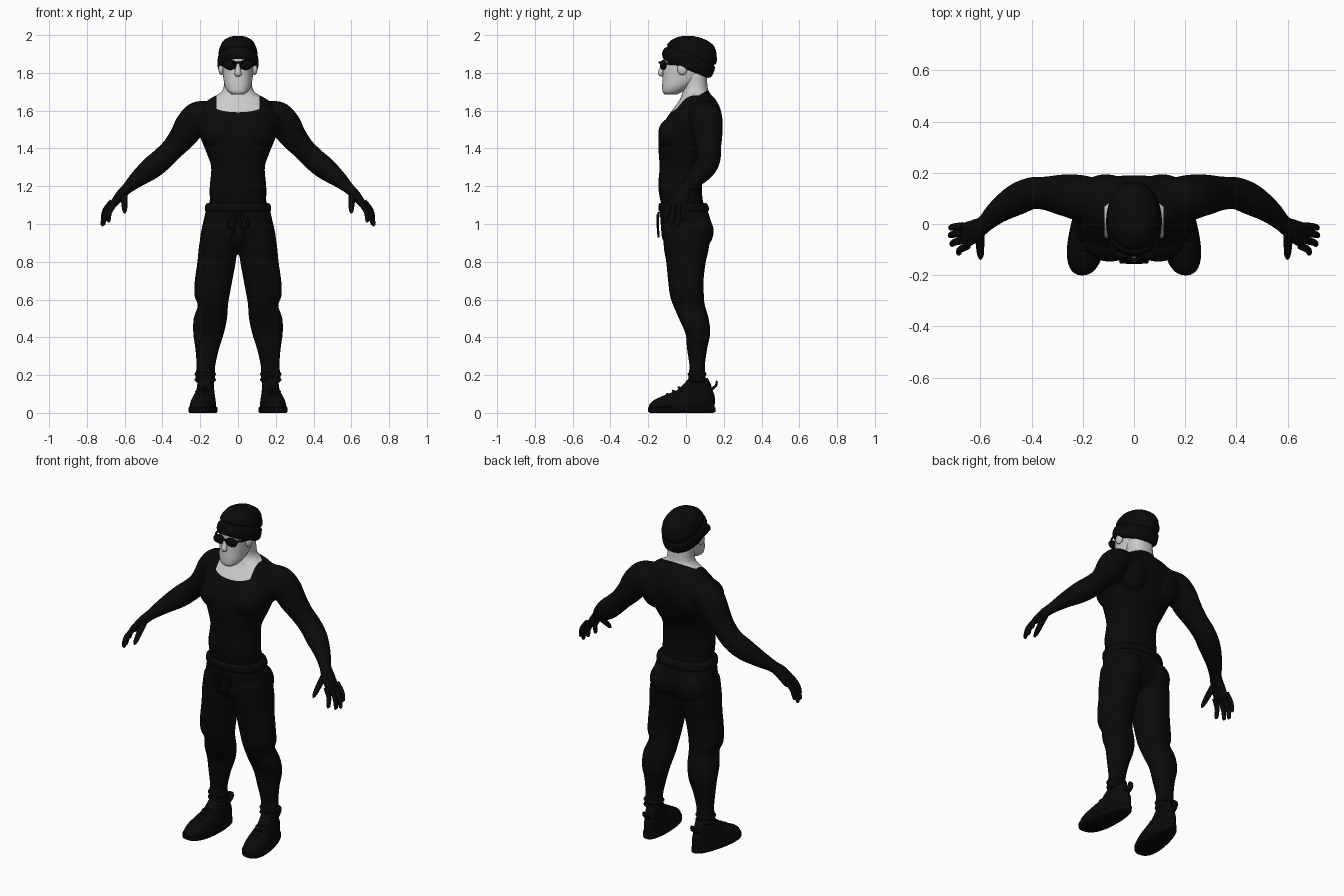
import bpy, bmesh, math
from mathutils import Vector, Matrix

cube = bpy.data.objects.get("Cube")
if cube:
    bpy.data.objects.remove(cube, do_unlink=True)


def material(name, r, g, b):
    m = bpy.data.materials.new(name)
    m.use_nodes = True
    m.diffuse_color = (r, g, b, 1)
    m.node_tree.nodes["Principled BSDF"].inputs["Base Color"].default_value = (r, g, b, 1)
    return m


BLACK = material("black cloth", 0.003, 0.003, 0.003)
SKIN = material("pale skin", 0.6, 0.6, 0.6)


def smooth_rows(rows, steps):
    """Catmull-Rom interpolation between station rows."""
    out = []
    for i in range(len(rows) - 1):
        a, b, c, d = (rows[max(0, min(len(rows) - 1, i + k))] for k in (-1, 0, 1, 2))
        for s in range(steps):
            t = s / steps
            out.append([0.5 * (2*q + (r - p)*t + (2*p - 5*q + 4*r - w)*t*t + (3*q - p - 3*r + w)*t**3)
                        for p, q, r, w in zip(a, b, c, d)])
    return out + [list(rows[-1])]


def skin_rings(bm, rings):
    loops = [[bm.verts.new(p) for p in ring] for ring in rings]
    n = len(loops[0])
    for a, b in zip(loops, loops[1:]):
        for i in range(n):
            j = (i + 1) % n
            bm.faces.new((a[i], a[j], b[j], b[i]))
    bm.faces.new(loops[0])
    bm.faces.new(loops[-1])


def outline(n, power):
    for i in range(n):
        t = 2 * math.pi * i / n
        c, s = math.cos(t), math.sin(t)
        yield math.copysign(abs(c)**(2/power), c), math.copysign(abs(s)**(2/power), s)


def loft(bm, rows, steps=4, sides=40, power=2.3, place=lambda v: v):
    """Stacked level outlines; each row is z, x0, x1, y0, y1."""
    rings = []
    for z, x0, x1, y0, y1 in smooth_rows(rows, steps):
        rings.append([place(Vector(((x0 + x1)/2 + (x1 - x0)/2*c, (y0 + y1)/2 + (y1 - y0)/2*s, z)))
                      for c, s in outline(sides, power)])
    skin_rings(bm, rings)


def even(rows):
    return [(z, -h, h, y0, y1) for z, h, y0, y1 in rows]


def tube(bm, rows, steps=4, sides=20, wide=(0, 1, 0)):
    """Swept oval; each row is x, y, z, radius along wide, other radius."""
    rows = smooth_rows(rows, steps)
    pts = [Vector(r[:3]) for r in rows]
    rings = []
    for i, r in enumerate(rows):
        t = (pts[min(i + 1, len(pts) - 1)] - pts[max(i - 1, 0)]).normalized()
        w = Vector(wide)
        w = (w - t * w.dot(t)).normalized()
        n = t.cross(w)
        rings.append([pts[i] + w*r[3]*c + n*r[4]*s for c, s in outline(sides, 2)])
    skin_rings(bm, rings)


def cord(bm, points, r, wide=(0, 1, 0)):
    tube(bm, [(*p, r, r) for p in points], 4, 8, wide)


def ball(bm, centre, size):
    m = Matrix.Translation(centre) @ Matrix.Diagonal((*size, 1))
    bmesh.ops.create_uvsphere(bm, u_segments=24, v_segments=16, radius=1, matrix=m)


def mirror(bm):
    geom = bm.verts[:] + bm.edges[:] + bm.faces[:]
    for v in bmesh.ops.duplicate(bm, geom=geom)["geom"]:
        if isinstance(v, bmesh.types.BMVert):
            v.co.x *= -1


def finish(name, bm, mats=(BLACK,), voxel=0):
    bmesh.ops.recalc_face_normals(bm, faces=bm.faces[:])
    me = bpy.data.meshes.new(name)
    bm.to_mesh(me)
    bm.free()
    ob = bpy.data.objects.new(name, me)
    bpy.context.scene.collection.objects.link(ob)
    if voxel:
        mod = ob.modifiers.new("blend", 'REMESH')
        mod.mode, mod.voxel_size = 'VOXEL', voxel
        mod = ob.modifiers.new("soften", 'SMOOTH')
        mod.factor, mod.iterations = 0.5, 5
        dg = bpy.context.evaluated_depsgraph_get()
        dg.update()
        me = bpy.data.meshes.new_from_object(ob.evaluated_get(dg))
        ob.modifiers.clear()
        ob.data = me
        me.name = name
    me.materials.clear()
    for m in mats:
        me.materials.append(m)
    me.shade_smooth()
    me.set_sharp_from_angle(angle=math.radians(50))
    return ob


# Arms and palms, then torso and neck, blended into one body
bm = bmesh.new()
tube(bm, [(.12, .085, 1.59, .08, .06), (.2, .1, 1.565, .09, .088), (.25, .11, 1.525, .085, .083),
          (.29, .115, 1.465, .078, .073), (.345, .12, 1.4, .066, .061), (.4, .12, 1.345, .063, .061),
          (.46, .095, 1.295, .062, .06), (.53, .05, 1.24, .048, .045), (.585, 0, 1.19, .036, .03),
          (.62, -.025, 1.155, .046, .027), (.66, -.045, 1.105, .052, .02), (.672, -.05, 1.09, .045, .013)], 5, 28)
ball(bm, (.095, -.07, 1.48), (.1, .078, .085))
ball(bm, (.11, .12, 1.53), (.1, .075, .12))
mirror(bm)
loft(bm, even([(1.06, .155, -.12, .11), (1.12, .15, -.135, .09), (1.2, .15, -.147, .085), (1.3, .142, -.14, .1),
               (1.38, .168, -.145, .14), (1.46, .2, -.145, .17), (1.54, .22, -.115, .19), (1.6, .2, -.075, .185),
               (1.655, .16, -.035, .16), (1.69, .1, -.02, .128), (1.72, .077, -.015, .115), (1.8, .072, -.02, .11)]))
body = finish("shirt_and_arms", bm, (BLACK, SKIN), 0.009)

# Square neckline cut into the body, skin above it
bm = bmesh.new()
bm.from_mesh(body.data)
slope = Vector((0, -.6, 1))
for co, no in (((.115, 0, 0), (1, 0, 0)), ((-.115, 0, 0), (1, 0, 0)), ((0, 0, 1.64), slope)):
    faces = [f for f in bm.faces if f.calc_center_median().z > 1.54]
    geom = set(faces) | {e for f in faces for e in f.edges} | {v for f in faces for v in f.verts}
    bmesh.ops.bisect_plane(bm, geom=list(geom), plane_co=co, plane_no=no)
for f in bm.faces:
    c = f.calc_center_median()
    f.material_index = int(abs(c.x) < .115 and c.dot(slope) > 1.64 and c.z > 1.54)
bm.to_mesh(body.data)
bm.free()

# Fingers and thumbs
bm = bmesh.new()
for base, tip in (((.668, -.008, 1.12), (.72, -.015, 1.02)), ((.67, -.035, 1.105), (.722, -.045, .99)),
                  ((.665, -.062, 1.1), (.715, -.08, .995)), ((.65, -.085, 1.11), (.688, -.115, 1.01))):
    a, b = Vector(base), Vector(tip)
    mid = (a + b)/2 + Vector((.01, 0, .004))
    tube(bm, [(*a, .015, .014), (*mid, .014, .013), (*a.lerp(b, .93), .011, .01), (*b, .003, .003)], 4, 12)
tube(bm, [(.605, -.025, 1.165, .02, .018), (.602, -.075, 1.12, .017, .016),
          (.6, -.12, 1.075, .013, .012), (.6, -.137, 1.057, .004, .004)], 4, 12, (1, 0, 0))
mirror(bm)
finish("fingers", bm)

# Trousers: two legs, seat and hips
bm = bmesh.new()
loft(bm, [(.99, .005, .19, -.12, .12), (.88, .003, .207, -.118, .122), (.8, .012, .215, -.105, .105),
          (.7, .03, .229, -.095, .093), (.62, .045, .231, -.085, .095), (.57, .053, .213, -.068, .1),
          (.5, .058, .235, -.038, .12), (.42, .075, .237, -.003, .128), (.34, .1, .226, .005, .112),
          (.25, .12, .22, .018, .1), (.2, .121, .226, .013, .102), (.17, .12, .227, .015, .105)])
ball(bm, (.09, .055, .96), (.095, .092, .1))
mirror(bm)
loft(bm, even([(1.1, .163, -.137, .105), (1.04, .178, -.137, .125), (.98, .19, -.132, .138),
               (.92, .198, -.125, .125), (.87, .14, -.08, .08)]))
finish("trousers", bm, voxel=0.009)

# Waistband, trouser cuffs and drawstring
bm = bmesh.new()
loft(bm, even([(1.065, .17, -.14, .115), (1.075, .176, -.146, .122), (1.1, .172, -.146, .116), (1.112, .16, -.138, .104)]))
finish("waistband", bm)
bm = bmesh.new()
for z in (.175, .205):
    loft(bm, [(z - .014, .128, .219, .02, .098), (z, .116, .231, .008, .109), (z + .014, .127, .22, .02, .099)])
mirror(bm)
finish("trouser_cuffs", bm)
bm = bmesh.new()
cord(bm, [(0, -.145, 1.06), (.045, -.148, 1.03), (.05, -.148, .98), (.02, -.15, .99), (0, -.15, 1.05)], .006)
cord(bm, [(0, -.148, 1.05), (.018, -.15, 1), (.03, -.145, .93)], .006)
mirror(bm)
finish("drawstring", bm)


# Shoes, splayed outward and narrower at the heel
def splay(v):
    return Vector((.178 + (v.x - .18)*(1 - 1.2*(v.y + .05)) - .12*v.y, v.y, v.z))


bm = bmesh.new()
loft(bm, [(.02, .112, .248, -.197, .148), (.045, .114, .246, -.193, .152), (.07, .118, .242, -.165, .153),
          (.095, .123, .236, -.11, .15), (.12, .128, .23, -.05, .14), (.15, .13, .228, -.015, .132),
          (.185, .135, .22, .015, .115)], place=splay)
tube(bm, [(.163, .13, .12, .02, .008), (.16, .158, .145, .02, .007), (.16, .163, .17, .015, .005)], wide=(1, 0, 0))
mirror(bm)
finish("shoe_uppers", bm)
bm = bmesh.new()
loft(bm, [(0, .113, .247, -.19, .145), (.006, .107, .253, -.2, .155), (.028, .107, .253, -.201, .156),
          (.033, .113, .247, -.195, .15)], 1, place=splay)
mirror(bm)
finish("shoe_soles", bm)
bm = bmesh.new()
for y, z in ((-.1, .1), (-.07, .117), (-.04, .135)):
    cord(bm, [splay(Vector((.18 + dx, y + abs(dx)*.4, z - dx*dx*12))) for dx in (-.045, -.02, 0, .02, .045)], .006)
mirror(bm)
finish("laces", bm)

# Head with the beard picked out by position
bm = bmesh.new()
loft(bm, even([(1.685, .03, -.112, -.05), (1.7, .052, -.124, -.02), (1.73, .069, -.126, .03), (1.77, .077, -.124, .08),
               (1.83, .082, -.12, .11), (1.9, .082, -.112, .12), (1.95, .05, -.05, .08)]), 10, 96, 2.3)
for f in bm.faces:
    c = f.calc_center_median()
    w = abs(c.x)
    chin = c.z < 1.73
    jaw = w > .036 and c.z < 1.775 + .25*(w - .04)
    moustache = 1.765 < c.z < 1.784 and w < .05
    sideburn = -.04 < c.y < 0 and c.z < 1.85
    f.material_index = int(c.y < .015 and (chin or jaw or moustache or sideburn))
finish("head_and_beard", bm, (SKIN, BLACK))
bm = bmesh.new()
tube(bm, [(0, -.115, 1.85, .011, .012), (0, -.13, 1.815, .014, .014), (0, -.136, 1.795, .019, .012),
          (0, -.124, 1.785, .012, .006)], wide=(1, 0, 0))
for s in (-1, 1):
    ball(bm, (s*.089, -.02, 1.82), (.014, .026, .032))
finish("nose_and_ears", bm, (SKIN,))

# Sunglasses
bm = bmesh.new()
ball(bm, (.041, -.121, 1.842), (.038, .018, .026))
cord(bm, [(.07, -.113, 1.85), (.094, -.07, 1.848), (.1, -.01, 1.842)], .006, (0, 0, 1))
mirror(bm)
cord(bm, [(-.03, -.134, 1.853), (0, -.14, 1.855), (.03, -.134, 1.853)], .006)
finish("sunglasses", bm)

# Knitted hat, tipped back, with a rolled brim and soft folds
tip = Matrix.Translation((0, .005, 1.818)) @ Matrix.Rotation(math.radians(-21.7), 4, 'X')
bm = bmesh.new()
loft(bm, even([(0, .095, -.128, .122), (.012, .106, -.143, .134), (.035, .109, -.155, .137), (.062, .106, -.152, .135),
               (.073, .098, -.14, .125), (.085, .103, -.146, .131), (.108, .1, -.138, .128), (.125, .093, -.125, .119),
               (.148, .083, -.1, .107), (.172, .055, -.05, .08), (.183, .02, 0, .04)]),
     4, 48, 2.2, lambda v: tip @ v)
finish("knitted_hat", bm)
